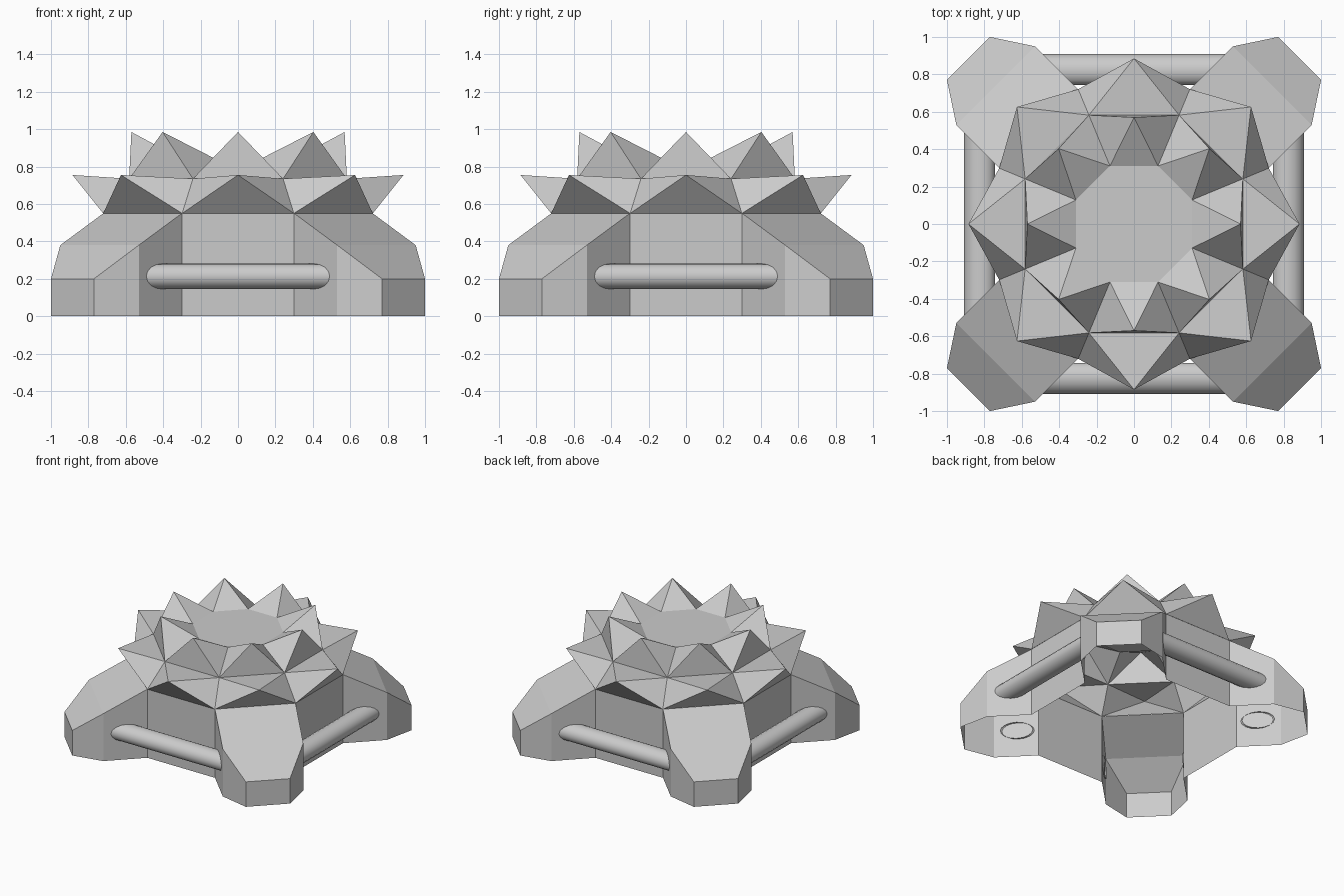
import bpy
from math import cos, sin, pi, radians
from mathutils import Matrix

if "Cube" in bpy.data.objects:
    bpy.data.objects.remove(bpy.data.objects["Cube"])


def add_mesh(name, verts, faces):
    mesh = bpy.data.meshes.new(name)
    mesh.from_pydata(verts, [], faces)
    obj = bpy.data.objects.new(name, mesh)
    bpy.context.collection.objects.link(obj)
    return obj


def around(name, verts, faces, count, smooth=False):
    """Place the same part several times around the z axis."""
    for k in range(count):
        obj = add_mesh(f"{name}_{k + 1}", verts, faces)
        obj.data.transform(Matrix.Rotation(2 * pi * k / count, 4, 'Z'))
        obj.data.polygons.foreach_set("use_smooth", [smooth] * len(faces))


# spiked crown: eight-fold rings of (radius, height, angle offset)
rings = [(0.78, 0.55, 22.5), (0.885, 0.755, 0), (0.63, 0.735, 22.5),
         (0.57, 0.985, 0), (0.336, 0.845, 22.5)]
verts = [(r * cos(radians(a + 45 * k)), r * sin(radians(a + 45 * k)), z)
         for r, z, a in rings for k in range(8)]
faces = [tuple(range(32, 40))]
for k in range(8):
    p = (k - 1) % 8
    for base, tip, top in ((0, 8, 16), (16, 24, 32)):
        faces += [(base + p, base + k, tip + k),
                  (base + k, top + k, tip + k),
                  (base + p, tip + k, top + p),
                  (tip + k, top + k, top + p)]
add_mesh("spiked_crown", verts, faces)

# straight walls between the feet
around("wall", [(-0.3, -0.72, 0), (0.3, -0.72, 0), (0.3, -0.72, 0.55), (-0.3, -0.72, 0.55)],
       [(0, 1, 2, 3)], 4)

# corner feet: upright sides with a sloped top, open underneath
outline = [(0.3, 0.72, 0.55), (0.53, 0.95, 0.38), (0.77, 1.0, 0.2),
           (1.0, 0.77, 0.2), (0.95, 0.53, 0.38), (0.72, 0.3, 0.55)]
foot = [(x, y, 0) for x, y, z in outline] + outline
sides = [(i + 1, i, i + 6, i + 7) for i in range(5)]
around("foot", foot, sides + [(6, 11, 10, 7), (7, 10, 9, 8)], 4)

# rounded rails between the feet, ends following the slanted foot sides
n = 16
rail = []
for side in (-1, 1):
    for i in range(n):
        a = 2 * pi * i / n
        y = 0.826 + 0.084 * cos(a)
        rail.append((side * (y - 0.405), -y, 0.213 + 0.068 * sin(a)))
around("rail", rail, [(i, i + n, (i + 1) % n + n, (i + 1) % n) for i in range(n)], 4, True)
